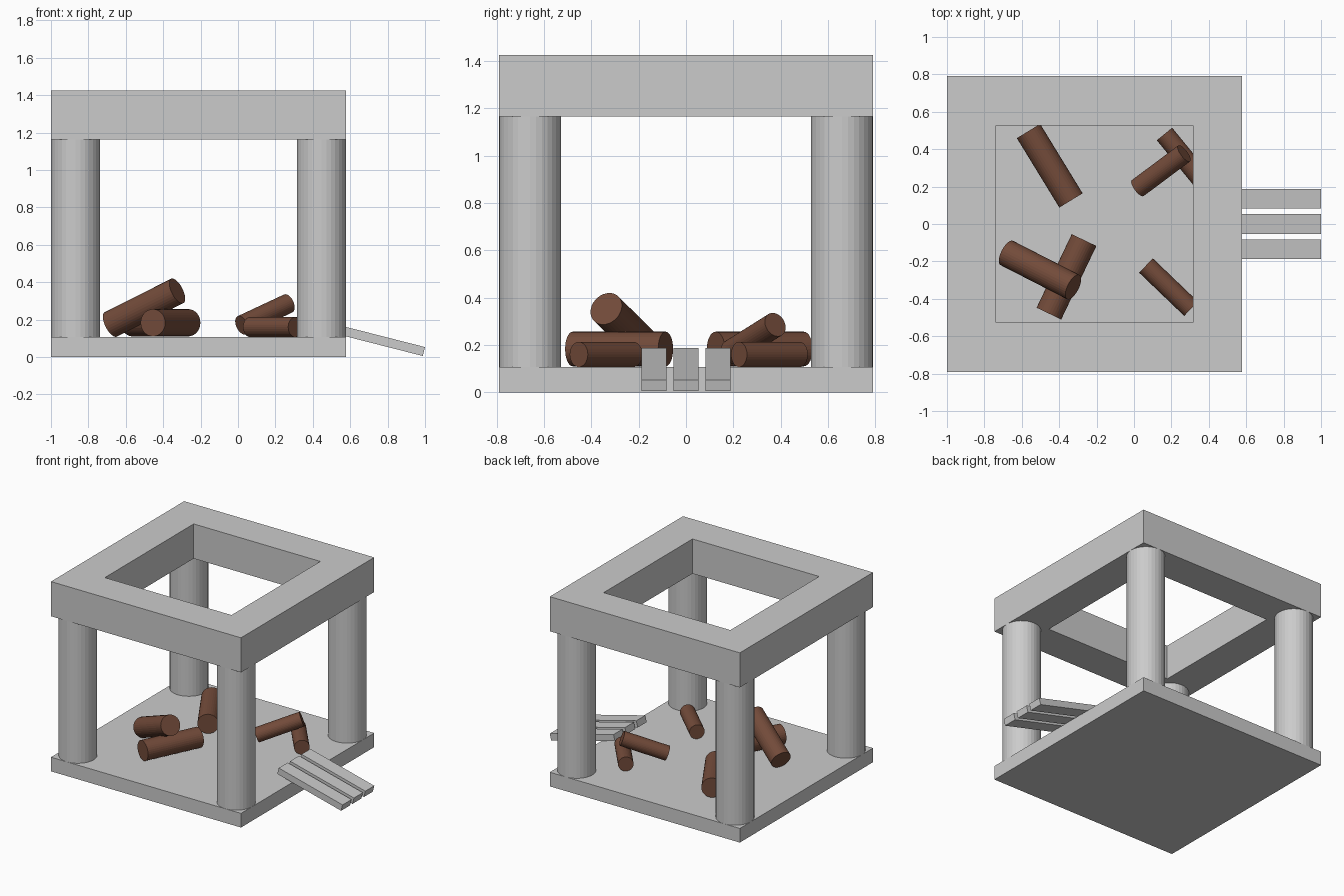
import bpy, bmesh, math
from mathutils import Vector

if "Cube" in bpy.data.objects:
    bpy.data.objects.remove(bpy.data.objects["Cube"])


def material(name, rgb):
    m = bpy.data.materials.new(name)
    m.diffuse_color = (*rgb, 1)
    m.use_nodes = True
    m.node_tree.nodes["Principled BSDF"].inputs["Base Color"].default_value = m.diffuse_color
    return m


STONE = material("stone_grey", (0.6, 0.6, 0.6))
WOOD = material("log_brown", (0.17, 0.07, 0.042))


def finish(bm, name, mat):
    bmesh.ops.recalc_face_normals(bm, faces=bm.faces)
    mesh = bpy.data.meshes.new(name)
    bm.to_mesh(mesh)
    bm.free()
    mesh.materials.append(mat)
    obj = bpy.data.objects.new(name, mesh)
    bpy.context.collection.objects.link(obj)
    return obj


def prism(name, points, z0, z1, mat):
    """Box-like solid from a list of (x, y) corners."""
    bm = bmesh.new()
    lo = [bm.verts.new((x, y, z0)) for x, y in points]
    hi = [bm.verts.new((x, y, z1)) for x, y in points]
    bm.faces.new(lo)
    bm.faces.new(hi)
    n = len(points)
    for i in range(n):
        j = (i + 1) % n
        bm.faces.new((lo[i], lo[j], hi[j], hi[i]))
    return finish(bm, name, mat)


def rod(name, a, b, radius, mat):
    """Cylinder between two points."""
    a, b = Vector(a), Vector(b)
    bm = bmesh.new()
    bmesh.ops.create_cone(bm, cap_ends=True, segments=32, radius1=radius,
                          radius2=radius, depth=(b - a).length)
    obj = finish(bm, name, mat)
    obj.rotation_mode = 'QUATERNION'
    obj.rotation_quaternion = (b - a).to_track_quat('Z', 'Y')
    obj.location = (a + b) / 2
    return obj


def rectangle(x0, x1, y):
    return [(x0, -y), (x1, -y), (x1, y), (x0, y)]


X0, X1, Y, W = -1.0, 0.578, 0.79, 0.263
FLOOR, BEAM, TOP = 0.106, 1.164, 1.424

# floor slab
prism("floor_slab", rectangle(X0, X1, Y), 0, FLOOR, STONE)

# open roof frame: outer and inner rings bridged all round
bm = bmesh.new()
rings = [[bm.verts.new((x, y, z)) for x, y in rectangle(X0 + d, X1 - d, Y - d)]
         for d, z in ((0, BEAM), (0, TOP), (W, TOP), (W, BEAM))]
for k in range(4):
    r, s = rings[k], rings[(k + 1) % 4]
    for i in range(4):
        j = (i + 1) % 4
        bm.faces.new((r[i], r[j], s[j], s[i]))
finish(bm, "roof_frame", STONE)

# four corner columns
R = W / 2
for side_x, x in (("left", X0 + R), ("right", X1 - R)):
    for side_y, y in (("front", -Y + R), ("back", Y - R)):
        rod(f"column_{side_y}_{side_x}", (x, y, FLOOR), (x, y, BEAM), R, STONE)

# sloping entrance planks
A = math.radians(14.3)
T, X_IN, Z_IN = 0.049, 0.47, 0.188
L = (1.0 - X_IN) / math.cos(A)
for i, y in enumerate((-0.135, 0.0, 0.135)):
    plank = prism(f"ramp_plank_{i + 1}", rectangle(0, L, 0.053), -T, 0, STONE)
    plank.location = (X_IN, y, Z_IN)
    plank.rotation_euler.y = A

# loose logs: thick group on the left, thin group on the right
BIG, SMALL = 0.073, 0.053
zb, zs = 0.183, 0.16
LOGS = (
    (BIG, (-0.564, 0.497, zb), (-0.337, 0.126, zb)),
    (BIG, (-0.267, -0.086, zb), (-0.455, -0.479, zb)),
    (BIG, (-0.68, -0.155, 0.174), (-0.325, -0.337, 0.353)),
    (SMALL, (0.163, 0.481, zs), (0.373, 0.224, zs)),
    (SMALL, (0.02, 0.192, 0.17), (0.268, 0.377, 0.286)),
    (SMALL, (0.064, -0.222, zs), (0.305, -0.453, zs)),
)
for i, (r, a, b) in enumerate(LOGS):
    rod(f"log_{i + 1}", a, b, r, WOOD)
